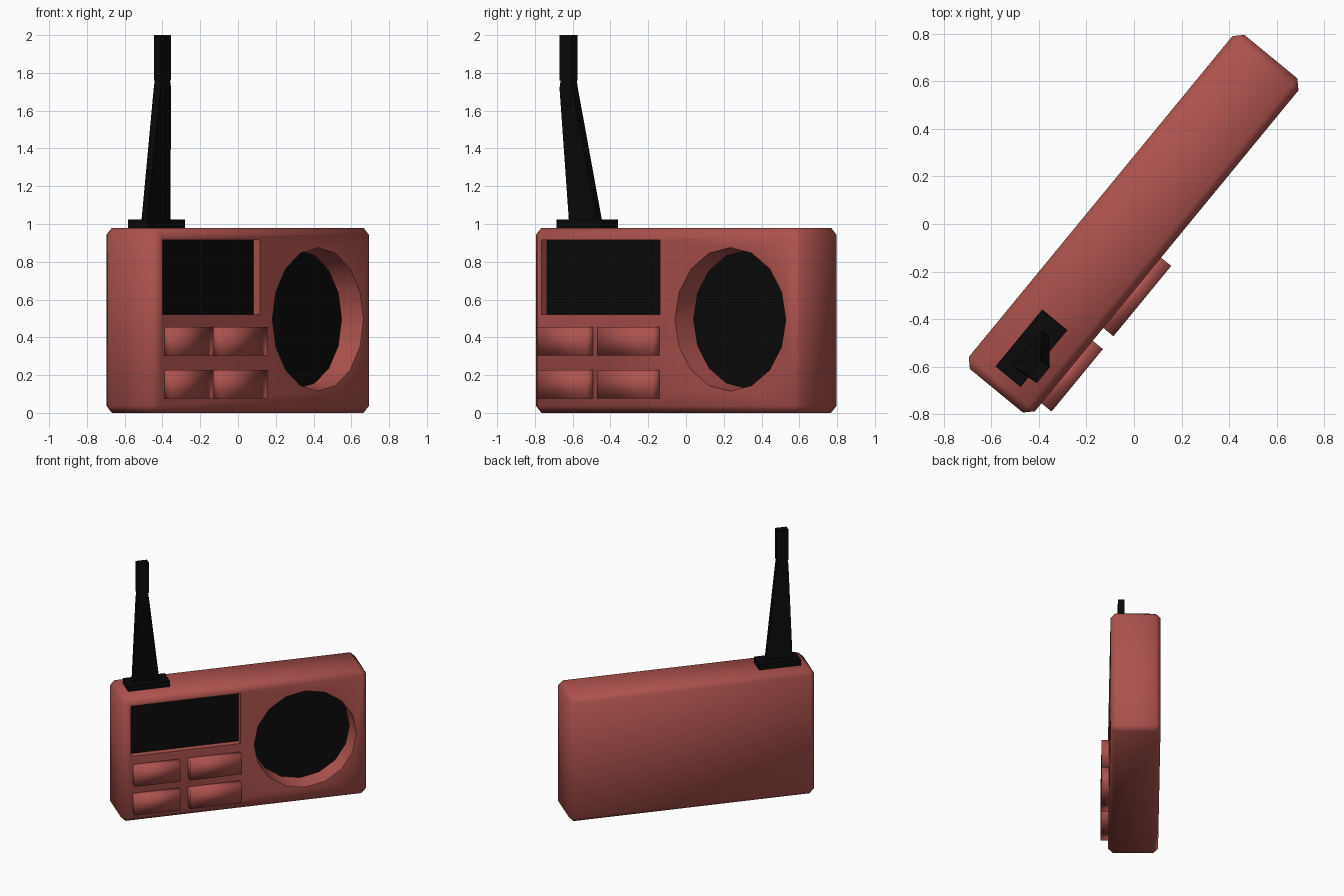
import bpy, bmesh, math
from mathutils import Matrix

if "Cube" in bpy.data.objects:
    bpy.data.objects.remove(bpy.data.objects["Cube"])

YAW = math.radians(50.6)   # whole radio is turned about z


def material(name, rgb):
    m = bpy.data.materials.new(name)
    m.diffuse_color = (*rgb, 1)
    m.use_nodes = True
    m.node_tree.nodes["Principled BSDF"].inputs["Base Color"].default_value = m.diffuse_color
    return m


RED = material("red_plastic", (0.42, 0.085, 0.075))
BLACK = material("black_plastic", (0.003, 0.003, 0.003))


def make(name, bm, mat, smooth=None):
    bmesh.ops.recalc_face_normals(bm, faces=bm.faces)
    me = bpy.data.meshes.new(name)
    bm.to_mesh(me)
    bm.free()
    me.materials.append(mat)
    ob = bpy.data.objects.new(name, me)
    ob.rotation_euler.z = YAW
    bpy.context.collection.objects.link(ob)
    if smooth:
        shade(ob, smooth)
    return ob


def activate(ob):
    bpy.ops.object.select_all(action='DESELECT')
    ob.select_set(True)
    bpy.context.view_layer.objects.active = ob


def shade(ob, degrees):
    activate(ob)
    bpy.ops.object.shade_smooth_by_angle(angle=math.radians(degrees))


def box(x, y, z, bevel=0):
    """Box from (min, max) ranges, optionally chamfered."""
    bm = bmesh.new()
    bmesh.ops.create_cube(bm, size=1)
    for v in bm.verts:
        v.co = [r[0] if c < 0 else r[1] for c, r in zip(v.co, (x, y, z))]
    if bevel:
        bmesh.ops.bevel(bm, geom=bm.edges[:], offset=bevel, segments=1, affect='EDGES')
    return bm


def disc(x, z, y_back, y_front, r_back, r_front):
    """16-sided round facing the front."""
    bm = bmesh.new()
    m = (Matrix.Translation((x, (y_back + y_front) / 2, z))
         @ Matrix.Rotation(math.pi / 2, 4, 'X'))
    bmesh.ops.create_cone(bm, cap_ends=True, segments=16, radius1=r_back,
                          radius2=r_front, depth=y_back - y_front, matrix=m)
    return bm


# chamfered case with screen and speaker recesses
case = make("case", box((-0.91, 0.91), (-0.178, 0.182), (0, 0.98), 0.036), RED)
cutters = [
    make("screen_cutter", box((-0.845, -0.033), (-0.3, -0.128), (0.52, 0.915)), RED),
    make("speaker_cutter", disc(0.45, 0.495, -0.03, -0.2, 0.366, 0.382), RED),
]
for cutter in cutters:
    activate(case)
    mod = case.modifiers.new("recess", 'BOOLEAN')
    mod.object = cutter
    mod.operation = 'DIFFERENCE'
    mod.solver = 'EXACT'
    bpy.ops.object.modifier_apply(modifier=mod.name)
    bpy.data.objects.remove(cutter)
shade(case, 50)

# black panels at the bottom of the recesses
make("screen", box((-0.844, -0.034), (-0.133, -0.12), (0.521, 0.914)), BLACK)
make("speaker_grille", disc(0.45, 0.495, -0.02, -0.04, 0.366, 0.366), BLACK)

# two by two buttons
for row, z in (("lower", (0.077, 0.228)), ("upper", (0.303, 0.455))):
    for side, x in (("left", (-0.83, -0.49)), ("right", (-0.42, -0.037))):
        make(f"{row}_{side}_button", box(x, (-0.233, -0.15), z), RED, 100)

# antenna foot
make("antenna_base", box((-0.833, -0.523), (-0.067, 0.07), (0.96, 1.025)), BLACK)

# flat leaning antenna: stacked sections (x, y, z, half width, half depth)
bm = bmesh.new()
rings = []
for x, y, z, a, b in ((-0.686, 0, 1.0, 0.1, 0.018), (-0.734, -0.085, 1.72, 0.043, 0.024),
                      (-0.734, -0.085, 1.76, 0.037, 0.022), (-0.734, -0.085, 1.76, 0.042, 0.024),
                      (-0.734, -0.085, 2.0, 0.042, 0.024)):
    rings.append([bm.verts.new((x + i * a, y + j * b, z))
                  for i, j in ((-1, -1), (1, -1), (1, 1), (-1, 1))])
for lo, hi in zip(rings, rings[1:]):
    for k in range(4):
        n = (k + 1) % 4
        bm.faces.new((lo[k], lo[n], hi[n], hi[k]))
bm.faces.new(rings[0][::-1])
bm.faces.new(rings[-1])
make("antenna", bm, BLACK)
